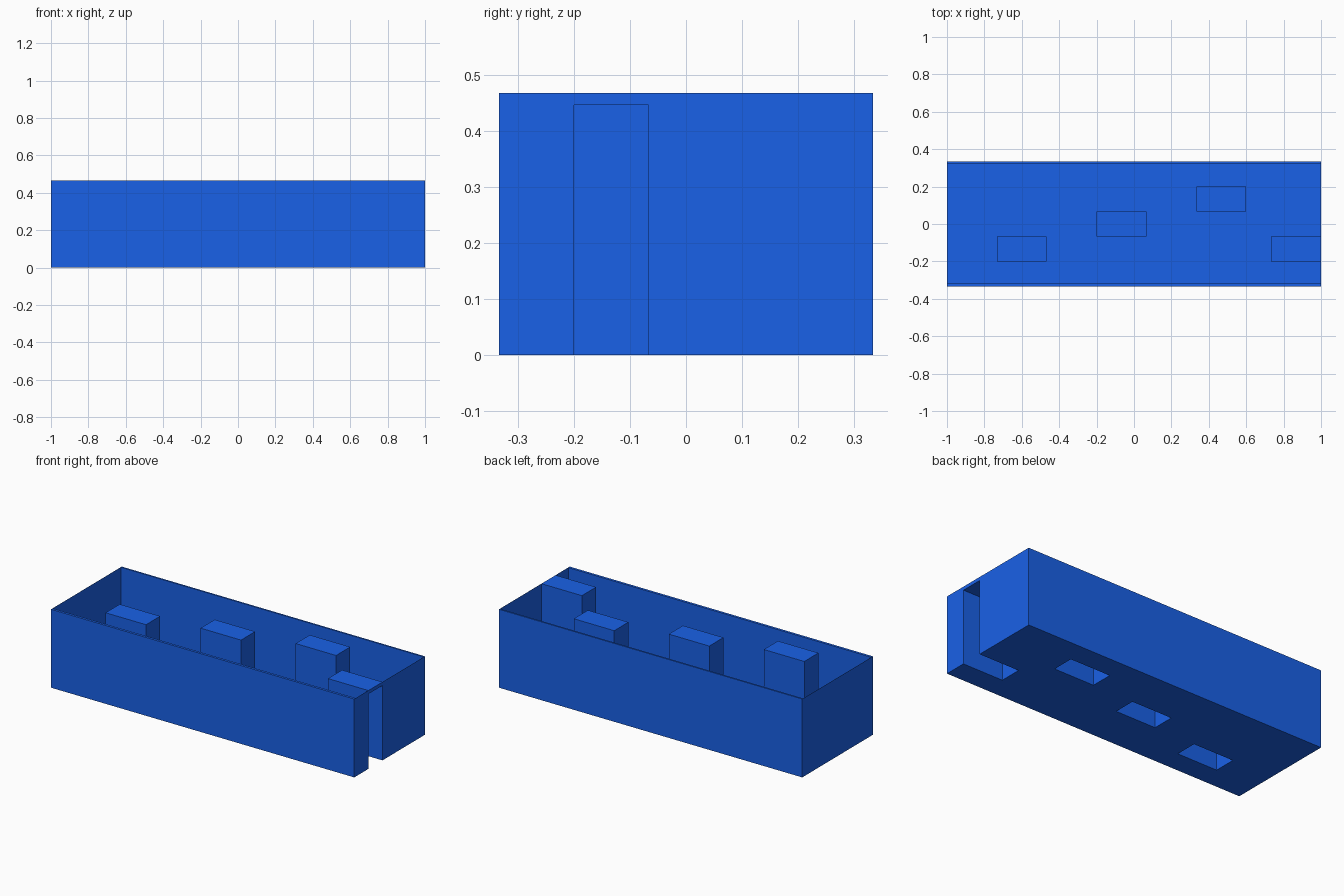
import bpy
import bmesh
from mathutils import Vector

default = bpy.data.objects.get("Cube")
if default:
    bpy.data.objects.remove(default, do_unlink=True)

blue = bpy.data.materials.new("bright_blue")
blue.use_nodes = True
colour = (0.01, 0.12, 0.8, 1)
blue.diffuse_color = colour
blue.node_tree.nodes["Principled BSDF"].inputs["Base Color"].default_value = colour

HALF_X, HALF_Y, HEIGHT = 1.0, 0.3333, 0.467
SHEET = 0.0006      # thickness of end walls and pillar sides
PLATE = 0.021       # thickness of floor and pillar tops
PILLAR = Vector((0.2667, 0.1333))
OVER = 0.1          # how far cutters reach past the surfaces


def box(name, low, high):
    """Axis-aligned box between two corners."""
    bm = bmesh.new()
    bmesh.ops.create_cube(bm, size=1)
    low, high = Vector(low), Vector(high)
    for v in bm.verts:
        v.co = (low + high) / 2 + v.co * (high - low)
    mesh = bpy.data.meshes.new(name)
    bm.to_mesh(mesh)
    bm.free()
    mesh.materials.append(blue)
    obj = bpy.data.objects.new(name, mesh)
    bpy.context.collection.objects.link(obj)
    return obj


def subtract(obj, cutters):
    """Cut the boxes out of obj, keep the result and drop the cutters."""
    for cutter in cutters:
        cutter.hide_render = True
        mod = obj.modifiers.new("cut", 'BOOLEAN')
        mod.operation = 'DIFFERENCE'
        mod.solver = 'EXACT'
        mod.object = cutter
    deps = bpy.context.evaluated_depsgraph_get()
    result = bpy.data.meshes.new_from_object(obj.evaluated_get(deps))
    obj.modifiers.clear()
    obj.data = result
    for cutter in cutters:
        bpy.data.objects.remove(cutter, do_unlink=True)


# Lower-left corner of each pillar; the last one opens through the end wall
pillars = [(-0.7333, -0.2), (-0.2, -0.0667), (0.3333, 0.0667), (0.7333, -0.2)]
posts, hollows = [], []
for x, y in pillars:
    x1, y1 = x + PILLAR.x, y + PILLAR.y
    reach = OVER if x1 > HALF_X - 0.01 else 0
    posts.append(box("pillar_post", (x, y, -OVER), (x1 + reach, y1, HEIGHT + 2 * OVER)))
    hollows.append(box("pillar_hollow", (x + SHEET, y + SHEET, -OVER),
                       (x1 - SHEET + reach, y1 - SHEET, HEIGHT - PLATE)))

# Space inside the tray, leaving the pillars standing
cavity = box("cavity", (-HALF_X + SHEET, -HALF_Y + 0.015, PLATE),
             (HALF_X - SHEET, HALF_Y - 0.01, HEIGHT + OVER))
subtract(cavity, posts)

# Tray with its walls, floor and hollow pillars
tray = box("tray_with_pillars", (-HALF_X, -HALF_Y, 0), (HALF_X, HALF_Y, HEIGHT))
subtract(tray, [cavity] + hollows)
